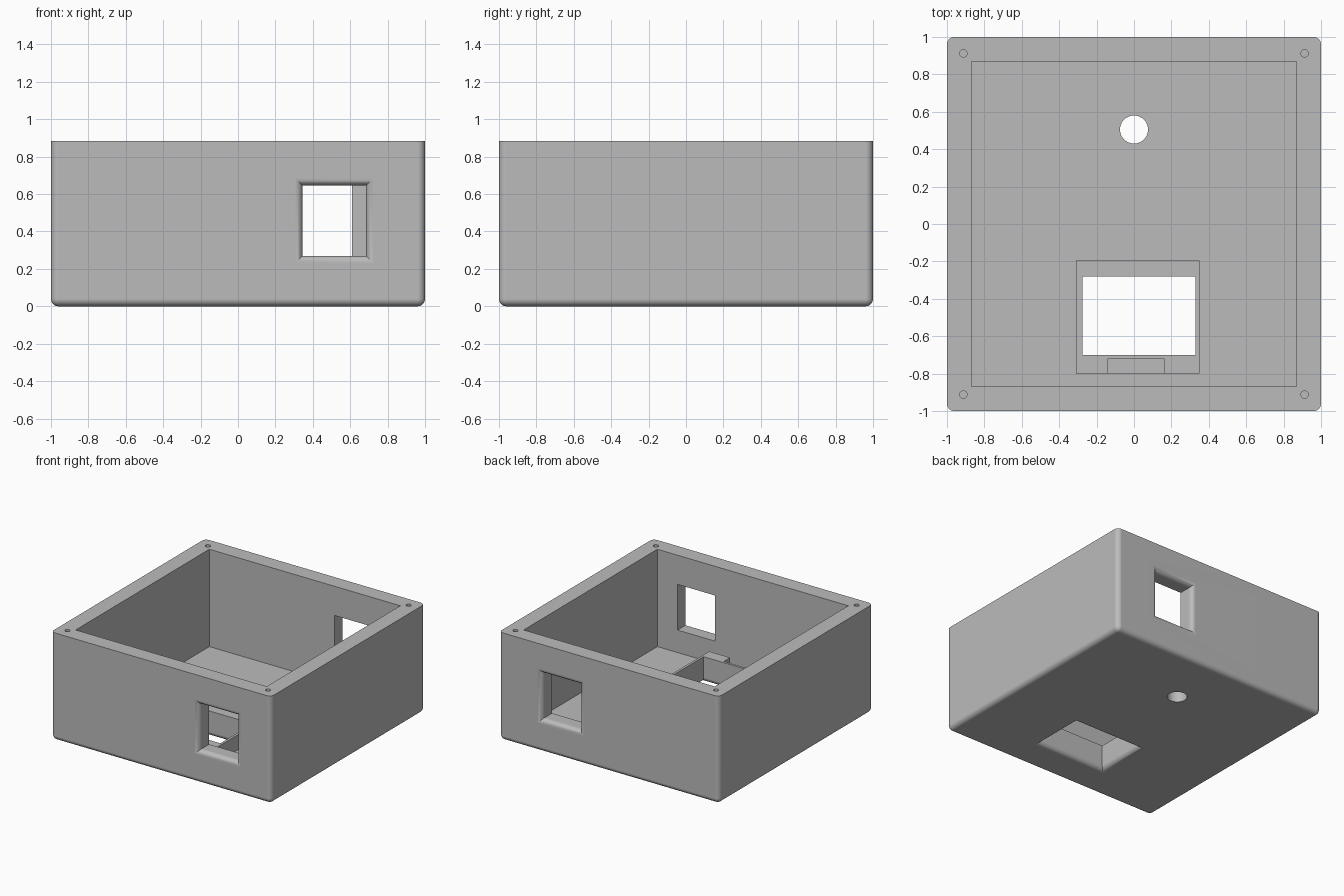
import bpy, bmesh, math
from mathutils import Vector

if "Cube" in bpy.data.objects:
    bpy.data.objects.remove(bpy.data.objects["Cube"])

H, WALL, FLOOR, R = 0.885, 0.868, 0.085, 0.04   # height, cavity half width, floor top, rounding

grey = bpy.data.materials.new("plain_grey")
grey.use_nodes = True
COLOUR = (0.5, 0.5, 0.5, 1)
grey.diffuse_color = COLOUR
grey.node_tree.nodes["Principled BSDF"].inputs["Base Color"].default_value = COLOUR


def finish(name, bm):
    bmesh.ops.recalc_face_normals(bm, faces=bm.faces)
    mesh = bpy.data.meshes.new(name)
    bm.to_mesh(mesh)
    bm.free()
    mesh.materials.append(grey)
    ob = bpy.data.objects.new(name, mesh)
    bpy.context.collection.objects.link(ob)
    return ob


def box_bmesh(lo, hi):
    bm = bmesh.new()
    bmesh.ops.create_cube(bm, size=1)
    lo, hi = Vector(lo), Vector(hi)
    for v in bm.verts:
        v.co = (lo + hi) / 2 + v.co * (hi - lo)
    return bm


def box(name, lo, hi):
    return finish(name, box_bmesh(lo, hi))


def cylinder(name, x, y, z0, z1, radius, sides):
    bm = bmesh.new()
    bmesh.ops.create_cone(bm, cap_ends=True, segments=sides, radius1=radius,
                          radius2=radius, depth=z1 - z0)
    bmesh.ops.translate(bm, verts=bm.verts, vec=(x, y, (z0 + z1) / 2))
    return finish(name, bm)


def flared_cutter(name, a0, a1, b0, b1, depth, place):
    """Rectangular cutter that widens in a quarter round at the outer surface."""
    steps = 8
    sections = [(R, -0.05)]
    for i in range(steps + 1):
        t = math.pi / 2 * i / steps
        sections.append((R - R * math.sin(t), R - R * math.cos(t)))
    sections.append((0, depth))
    bm = bmesh.new()
    rings = []
    for o, d in sections:
        corners = [(a0 - o, b0 - o), (a1 + o, b0 - o), (a1 + o, b1 + o), (a0 - o, b1 + o)]
        rings.append([bm.verts.new(place(a, b, d)) for a, b in corners])
    for r, s in zip(rings, rings[1:]):
        for i in range(4):
            j = (i + 1) % 4
            bm.faces.new((r[i], r[j], s[j], s[i]))
    bm.faces.new(rings[0])
    bm.faces.new(rings[-1])
    return finish(name, bm)


def combine(target, tool, operation="DIFFERENCE"):
    mod = target.modifiers.new("combine", "BOOLEAN")
    mod.operation, mod.solver, mod.object = operation, "EXACT", tool
    bpy.context.view_layer.update()
    graph = bpy.context.evaluated_depsgraph_get()
    mesh = bpy.data.meshes.new_from_object(target.evaluated_get(graph))
    target.modifiers.clear()
    target.data = mesh
    bpy.data.objects.remove(tool)


# Outer body with rounded upright and bottom edges, sharp at the top
bm = box_bmesh((-1, -1, 0), (1, 1, H))
edges = [e for e in bm.edges if any(v.co.z < H / 2 for v in e.verts)]
bmesh.ops.bevel(bm, geom=edges, offset=R, segments=8, profile=0.5, affect="EDGES")
case = finish("enclosure_case", bm)

# Hollow interior
combine(case, box("cavity", (-WALL, -WALL, FLOOR), (WALL, WALL, H + 0.2)))

# Raised rim around the floor opening, with a pocket behind its front wall
combine(case, box("rim", (-0.31, -0.8, FLOOR / 2), (0.35, -0.195, 0.21)), "UNION")
combine(case, box("pocket", (-0.14, -0.85, 0.12), (0.16, -0.72, 0.4)))

# Rounded openings in floor, front and back
combine(case, flared_cutter("floor_opening", -0.275, 0.33, -0.7, -0.28, 0.5,
                            lambda a, b, d: (a, b, d)))
combine(case, flared_cutter("front_window", 0.345, 0.685, 0.27, 0.645, 0.16,
                            lambda a, b, d: (a, d - 1, b)))
combine(case, flared_cutter("back_window", 0.27, 0.61, 0.27, 0.645, 0.16,
                            lambda a, b, d: (a, 1 - d, b)))

# Round floor hole and corner screw holes
combine(case, cylinder("floor_hole", 0, 0.505, -0.1, 0.3, 0.075, 48))
for x in (-0.912, 0.912):
    for y in (-0.912, 0.912):
        combine(case, cylinder("screw_hole", x, y, H - 0.3, H + 0.1, 0.02, 24))

# Smooth rounded edges, crisp corners
for p in case.data.polygons:
    p.use_smooth = True
case.data.set_sharp_from_angle(angle=math.radians(30))
mod = case.modifiers.new("flat_faces", "WEIGHTED_NORMAL")
mod.keep_sharp = True
